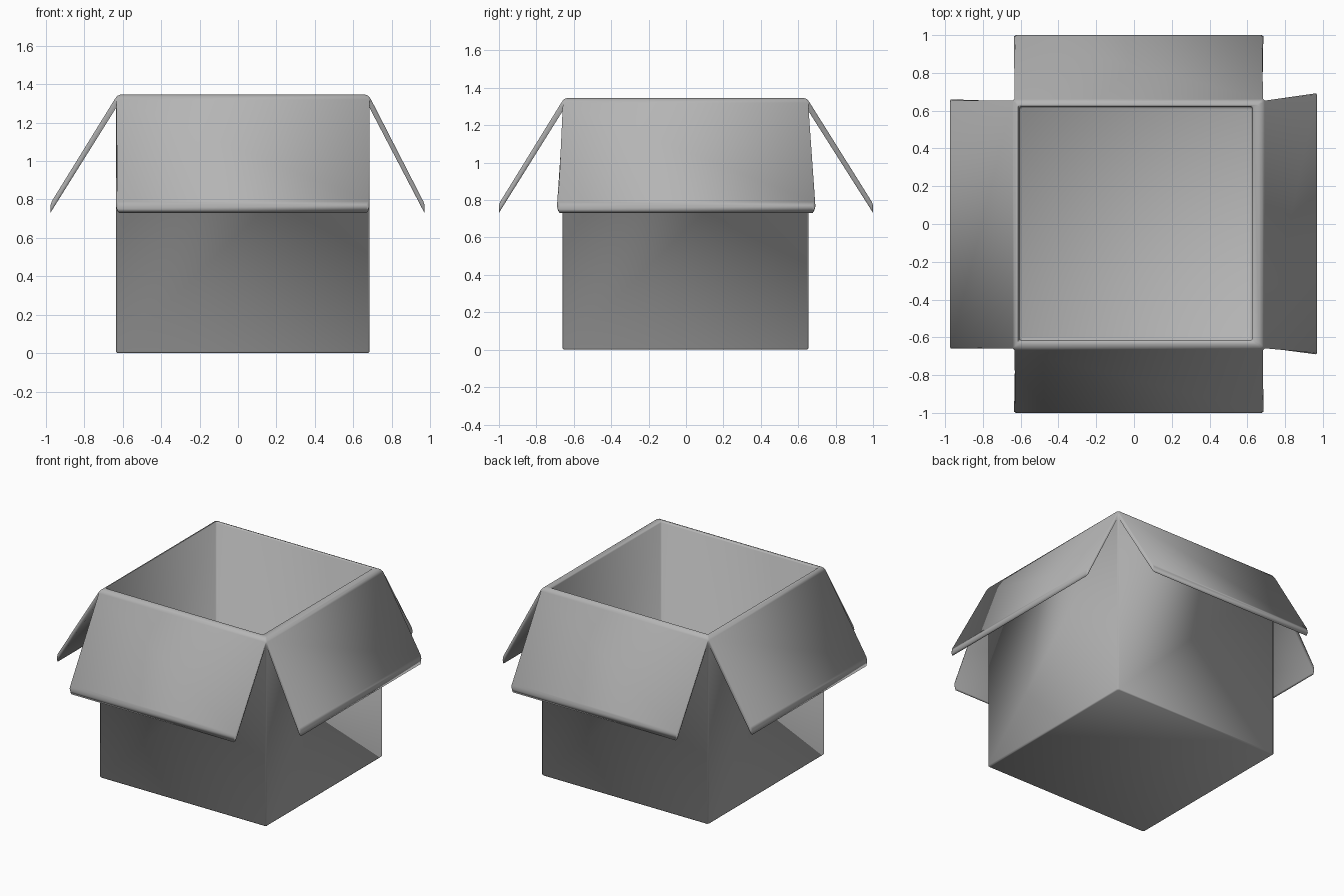
import bpy, bmesh

if "Cube" in bpy.data.objects:
    bpy.data.objects.remove(bpy.data.objects["Cube"])

X0, X1, Y0, Y1 = -0.635, 0.685, -0.66, 0.655   # outer walls
TOP = 1.345
bm = bmesh.new()


def ring(x0, x1, y0, y1, z, c=0.009):
    # Rectangle with clipped corners; points 2k, 2k+1 span side k
    pts = ((x0 + c, y0), (x1 - c, y0), (x1, y0 + c), (x1, y1 - c),
           (x1 - c, y1), (x0 + c, y1), (x0, y1 - c), (x0, y0 + c))
    return [bm.verts.new((x, y, z)) for x, y in pts]


def outer(grow, z):
    return ring(X0 - grow, X1 + grow, Y0 - grow, Y1 + grow, z)


def inner(grow, z):
    return ring(-0.607 - grow, 0.627 + grow, -0.617 - grow, 0.622 + grow, z)


def bridge(rings, only=None):
    for a, b in zip(rings, rings[1:]):
        for i in range(len(a)):
            j = (i + 1) % len(a)
            if only is None or i % 2 == only:
                bm.faces.new((a[i], a[j], b[j], b[i]))


# Outside walls up to the root of the flaps
walls = [outer(-0.008, 0), outer(0, 0.008), outer(0, 1.275)]
bridge(walls)
bm.faces.new(walls[0])

# Corner strips between neighbouring flaps
low, mid, high = walls[-1], outer(0.003, 1.298), outer(0.007, 1.32)
bridge([low, mid, high], only=1)

# Rounded rim, inside walls and floor
inside = [high, outer(-0.006, 1.338), outer(-0.022, TOP), inner(0.006, TOP),
          inner(0, TOP - 0.008), inner(0, 0.038), inner(-0.008, 0.03)]
bridge(inside)
bm.faces.new(inside[-1])


def flap(k, tip, s0, s1):
    # Six-sided section swept from the rim down to the tip of side k
    a, b = 2 * k, 2 * k + 1
    root = [low[a], mid[a], high[a], high[b], mid[b], low[b]]

    def section(d, zl, zh, inset):
        pts = []
        for s, e, zs in ((s0, 1, (zl, (zl + zh) / 2, zh)),
                         (s1, -1, (zh, (zl + zh) / 2, zl))):
            for n, z in enumerate(zs):
                w = s + e * (inset + (0 if n == 1 else 0.007))
                # outward distance d, position w along the side
                x, y = ((w, -d), (d, w), (-w, d), (-d, -w))[k]
                pts.append(bm.verts.new((x, y, z)))
        return pts

    secs = [root, section(tip - 0.006, 0.741, 0.79, 0), section(tip, 0.73, 0.772, 0.009)]
    bridge(secs)
    bm.faces.new(secs[-1])


# Four opened flaps; the right one flares toward its tip
flap(0, 1.0, X0, X1)            # front
flap(1, 0.97, -0.69, 0.692)     # right
flap(2, 1.0, -X1, -X0)          # back
flap(3, 0.975, -0.66, 0.66)     # left

bmesh.ops.recalc_face_normals(bm, faces=bm.faces)
for f in bm.faces:
    f.smooth = True
mesh = bpy.data.meshes.new("open_box")
bm.to_mesh(mesh)
bm.free()
box = bpy.data.objects.new("open_box", mesh)
bpy.context.collection.objects.link(box)

# Mid-grey board
mat = bpy.data.materials.new("grey_board")
mat.diffuse_color = (0.46, 0.46, 0.46, 1)
mat.use_nodes = True
mat.node_tree.nodes["Principled BSDF"].inputs["Base Color"].default_value = mat.diffuse_color
mesh.materials.append(mat)
